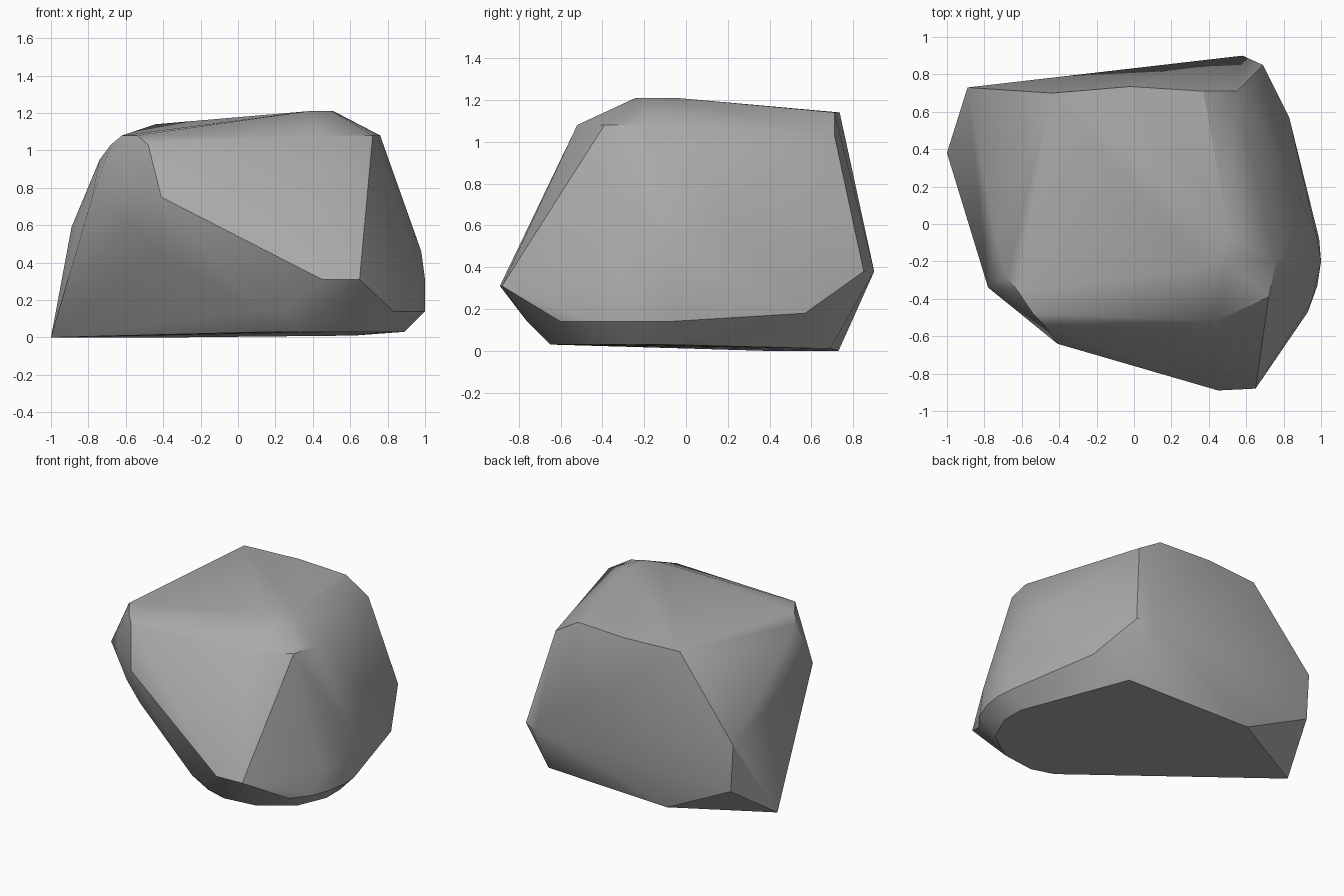
import bpy
import bmesh
import math


def remove_default_cube():
    cube = bpy.data.objects.get("Cube")
    if cube is not None:
        bpy.data.objects.remove(cube, do_unlink=True)


def make_material(name, colour):
    material = bpy.data.materials.new(name)
    material.use_nodes = True
    material.diffuse_color = colour
    shader = next(node for node in material.node_tree.nodes
                  if node.type == "BSDF_PRINCIPLED")
    shader.inputs["Base Color"].default_value = colour
    shader.inputs["Roughness"].default_value = 0.9
    return material


def corners_at(height, *plan):
    """Corners that share one height, given by their plan positions."""
    return [(x, y, height) for x, y in plan]


def make_boulder(name, corners, material):
    """Wrap the corners in a tight skin of flat chipped facets."""
    mesh = bpy.data.meshes.new(name)
    shape = bmesh.new()
    for corner in corners:
        shape.verts.new(corner)
    hull = bmesh.ops.convex_hull(shape, input=shape.verts)
    loose = [item for item in hull["geom_interior"] + hull["geom_unused"]
             if isinstance(item, bmesh.types.BMVert)]
    bmesh.ops.delete(shape, geom=list(set(loose)), context="VERTS")
    bmesh.ops.recalc_face_normals(shape, faces=shape.faces)
    shape.to_mesh(mesh)
    shape.free()
    mesh.materials.append(material)
    boulder = bpy.data.objects.new(name, mesh)
    bpy.context.collection.objects.link(boulder)
    return boulder


def soften(item):
    """Smooth the shallow creases and keep the strong ridges sharp."""
    bpy.ops.object.select_all(action="DESELECT")
    item.select_set(True)
    bpy.context.view_layer.objects.active = item
    bpy.ops.object.shade_smooth_by_angle(angle=math.radians(30))


remove_default_cube()
stone_grey = make_material("stone grey", (0.4, 0.4, 0.4, 1.0))

# Underside, tilted slightly up towards the front
underside = (
    corners_at(0, (-1, .38), (-.36, .73))
    + corners_at(.01, (.62, .69))
    + corners_at(.03, (.18, -.6), (.34, -.65), (.58, -.62),
                 (.8, -.47), (.89, -.26), (.89, -.1))
)

# Undercut rim above the underside
rim = (
    corners_at(.14, (.1, -.67), (.24, -.73), (.44, -.76), (.83, -.6),
               (.93, -.47), (.98, -.33), (1, -.2), (.99, -.08))
    + corners_at(.18, (.83, .57))
    + corners_at(.25, (-.87, .73))
)

# Broad flanks: front nose, rear corner, left bulge and right shoulder
flanks = (
    corners_at(.31, (.45, -.89), (.65, -.88), (.95, -.41), (1, -.2))
    + corners_at(.38, (.58, .9), (.69, .85))
    + corners_at(.46, (-.44, -.5), (.98, -.08))
    + corners_at(.59, (-.55, -.49), (-.89, .73))
    + corners_at(.67, (.89, .14))
    + corners_at(.75, (-.41, -.64), (-.78, -.34))
    + corners_at(.95, (-.74, -.08))
)

# Worn edge around the top and the gently domed crown
crown = (
    corners_at(1.03, (-.48, -.54), (-.68, -.28), (.55, .71))
    + corners_at(1.08, (-.54, -.48), (-.62, -.36), (.44, -.52),
                 (.72, -.39), (.76, -.2))
    + corners_at(1.14, (-.44, .7), (-.02, .735), (.37, .71))
    + corners_at(1.21, (.38, -.24), (.5, -.2), (.51, -.05))
)

boulder = make_boulder("boulder", underside + rim + flanks + crown, stone_grey)
soften(boulder)
